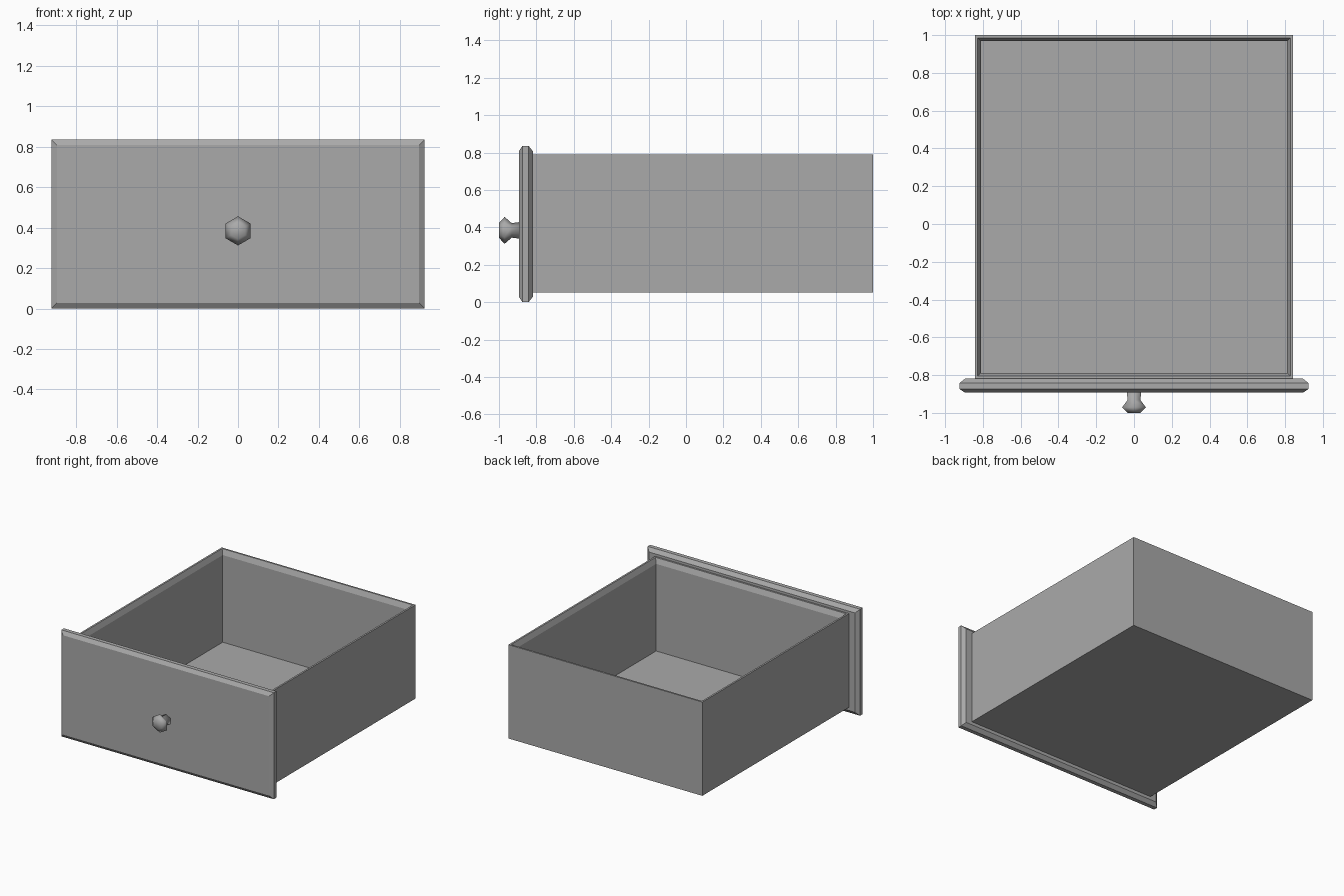
import bpy, bmesh
from math import sin, cos, pi

cube = bpy.data.objects.get("Cube")
if cube:
    bpy.data.objects.remove(cube, do_unlink=True)

grey = bpy.data.materials.new("painted grey")
grey.use_nodes = True
colour = (0.4, 0.4, 0.4, 1)
grey.diffuse_color = colour
grey.node_tree.nodes["Principled BSDF"].inputs["Base Color"].default_value = colour


def loft(name, rings, smooth=False):
    """Skin a list of equal-length rings and cap both ends."""
    bm = bmesh.new()
    loops = [[bm.verts.new(p) for p in ring] for ring in rings]
    n = len(loops[0])
    for a, b in zip(loops, loops[1:]):
        for i in range(n):
            j = (i + 1) % n
            bm.faces.new((a[i], a[j], b[j], b[i]))
    bm.faces.new(loops[0])
    bm.faces.new(loops[-1])
    bmesh.ops.recalc_face_normals(bm, faces=bm.faces)
    for f in bm.faces:
        f.smooth = smooth
    mesh = bpy.data.meshes.new(name)
    bm.to_mesh(mesh)
    bm.free()
    mesh.materials.append(grey)
    obj = bpy.data.objects.new(name, mesh)
    bpy.context.collection.objects.link(obj)
    return obj


# Front panel: upright slab with chamfers on both faces
BACK = -0.819
HALF, HEIGHT, CHAMFER = 0.923, 0.836, 0.028


def panel_ring(y, inset):
    x, low, high = HALF - inset, inset, HEIGHT - inset
    return [(-x, y, low), (x, y, low), (x, y, high), (-x, y, high)]


loft("front_panel", [panel_ring(-0.893, CHAMFER), panel_ring(-0.874, 0),
                     panel_ring(-0.842, 0), panel_ring(BACK, CHAMFER)])

# Drawer box: outer walls, narrow rim, inner chamfer, inner walls and floor
SIDE, BOTTOM, TOP = 0.842, 0.053, 0.789


def box_ring(z, inset):
    x, front, back = SIDE - inset, BACK + inset, 1 - inset
    return [(-x, front, z), (x, front, z), (x, back, z), (-x, back, z)]


loft("drawer_box", [box_ring(BOTTOM, 0), box_ring(TOP, 0), box_ring(TOP, 0.014),
                    box_ring(TOP - 0.04, 0.031), box_ring(BOTTOM + 0.012, 0.031)])

# Knob: six-sided turned pull
KNOB_Z = 0.384


def knob_ring(y, r):
    return [(r * sin(i * pi / 3), y, KNOB_Z + r * cos(i * pi / 3)) for i in range(6)]


profile = [(-0.89, 0.044), (-0.932, 0.039), (-0.97, 0.072), (-1, 0.04)]
loft("knob", [knob_ring(y, r) for y, r in profile], smooth=True)
